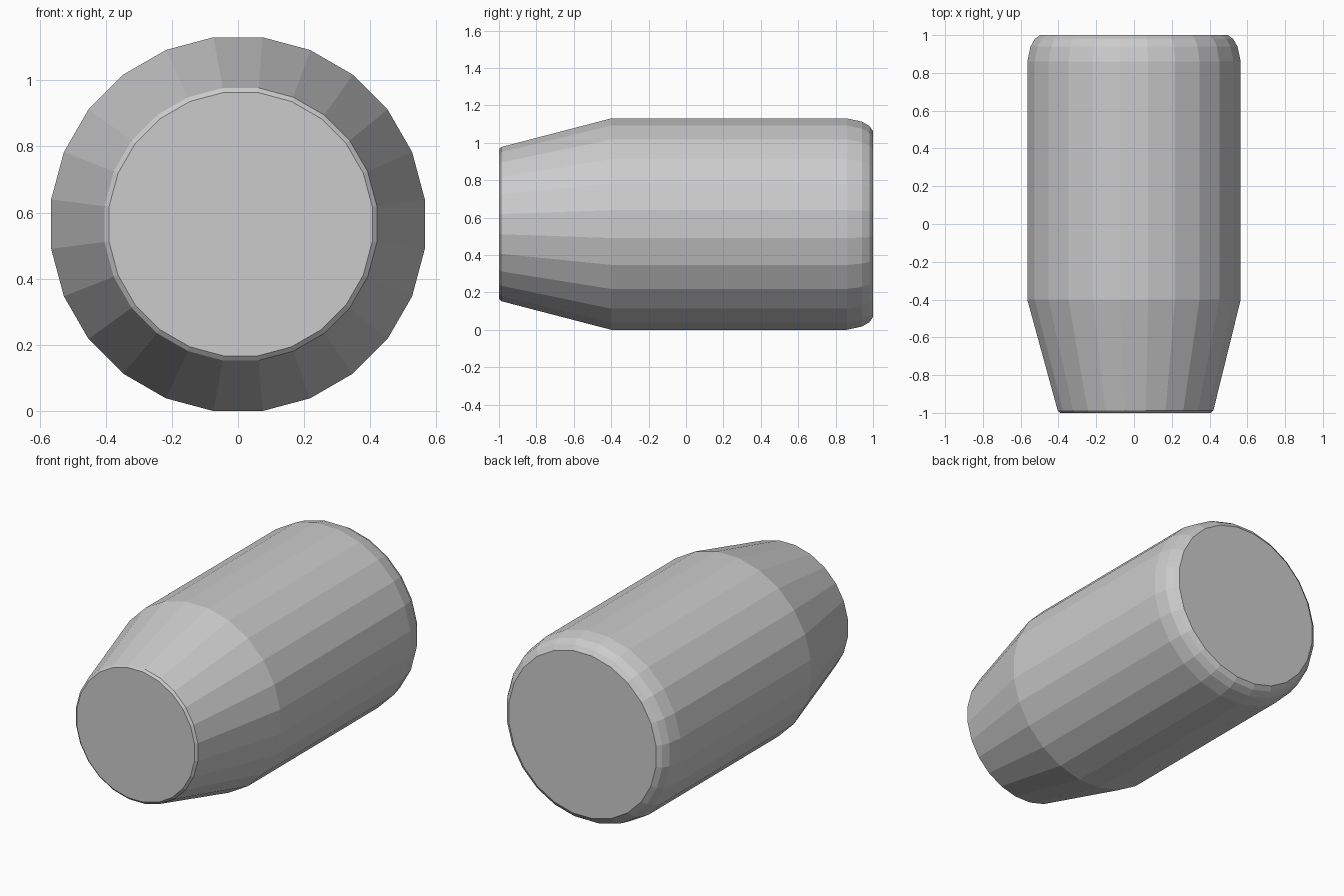
import bpy, bmesh
from math import sin, cos, pi

if "Cube" in bpy.data.objects:
    bpy.data.objects.remove(bpy.data.objects["Cube"])

SIDES = 24
CENTRE_Z = 0.565
# (y, distance from axis to flats, sideways drift)
PROFILE = [(-1.0, 0.398, 0.008), (-0.988, 0.412, 0.008), (-0.4, 0.565, 0.0),
           (0.86, 0.565, 0.0), (0.94, 0.548, 0.0), (0.98, 0.525, 0.0), (1.0, 0.497, 0.0)]

bm = bmesh.new()


def ring(y, apothem, dx):
    # Flats sit on the axes, so the widest extents match the apothem
    r = apothem / cos(pi / SIDES)
    angles = [2 * pi * (i + 0.5) / SIDES for i in range(SIDES)]
    return [bm.verts.new((dx + r * cos(a), y, CENTRE_Z + r * sin(a))) for a in angles]


# Tapered body with rounded back rim
rings = [ring(*p) for p in PROFILE]
for a, b in zip(rings, rings[1:]):
    for i in range(SIDES):
        j = (i + 1) % SIDES
        bm.faces.new((a[i], a[j], b[j], b[i]))

# Flat end caps
bm.faces.new(rings[0])
bm.faces.new(rings[-1])
bmesh.ops.recalc_face_normals(bm, faces=bm.faces)

mesh = bpy.data.meshes.new("tapered_barrel")
bm.to_mesh(mesh)
bm.free()
bpy.context.collection.objects.link(bpy.data.objects.new("tapered_barrel", mesh))
